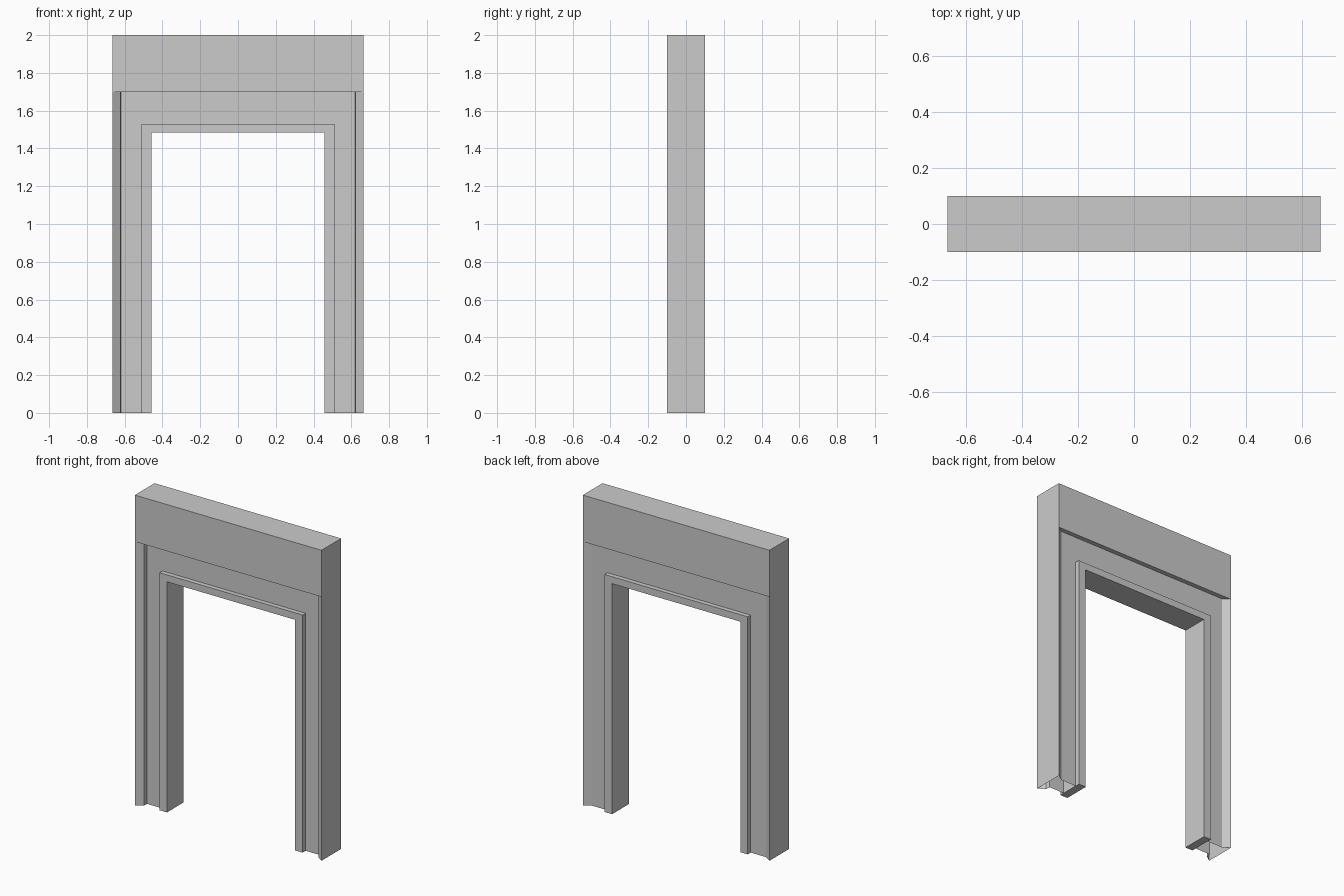
import bpy, bmesh

if "Cube" in bpy.data.objects:
    bpy.data.objects.remove(bpy.data.objects["Cube"])

W = 0.665          # half width of the whole frame
LINTEL_Z = 1.7     # underside of the lintel


def finish(name, bm):
    mesh = bpy.data.meshes.new(name)
    bm.to_mesh(mesh)
    bm.free()
    ob = bpy.data.objects.new(name, mesh)
    bpy.context.collection.objects.link(ob)
    return ob


def arch(outer, top, inner, inner_top):
    """U-shaped outline in x, z, counter-clockwise from the front."""
    return [(-outer, 0), (-inner, 0), (-inner, inner_top), (inner, inner_top),
            (inner, 0), (outer, 0), (outer, top), (-outer, top)]


def slab(name, outline, y0, y1, sides=True):
    """Front and back faces of an x, z outline, with optional side walls."""
    bm = bmesh.new()
    front = [bm.verts.new((x, y0, z)) for x, z in outline]
    back = [bm.verts.new((x, y1, z)) for x, z in outline]
    bm.faces.new(front)
    bm.faces.new(back[::-1])
    if sides:
        n = len(outline)
        for i in range(n):
            j = (i + 1) % n
            bm.faces.new((front[j], front[i], back[i], back[j]))
    return finish(name, bm)


# Lintel block across the top
slab("lintel", [(-W, LINTEL_Z), (W, LINTEL_Z), (W, 2), (-W, 2)], -0.1, 0.1)

# Recessed flat casing, open at the floor
slab("casing_panels", arch(0.62, LINTEL_Z, 0.51, 1.53), -0.04, 0.07, sides=False)

# Raised inner trim lining the opening
slab("inner_trim", arch(0.51, 1.53, 0.457, 1.485), -0.07, 0.1)

# Outer edge moulding: bevelled lips and side wall, open at the floor
profile = [(0.62, -0.04), (0.622, -0.07), (W, -0.1), (W, 0.1), (0.62, 0.07)]
bm = bmesh.new()
low = [bm.verts.new((x, y, 0)) for x, y in profile]
high = [bm.verts.new((x, y, LINTEL_Z)) for x, y in profile]
for i in range(len(profile) - 1):
    bm.faces.new((low[i], low[i + 1], high[i + 1], high[i]))
edge = finish("outer_edge_moulding", bm)
edge.modifiers.new("mirror", 'MIRROR').use_axis = (True, False, False)
